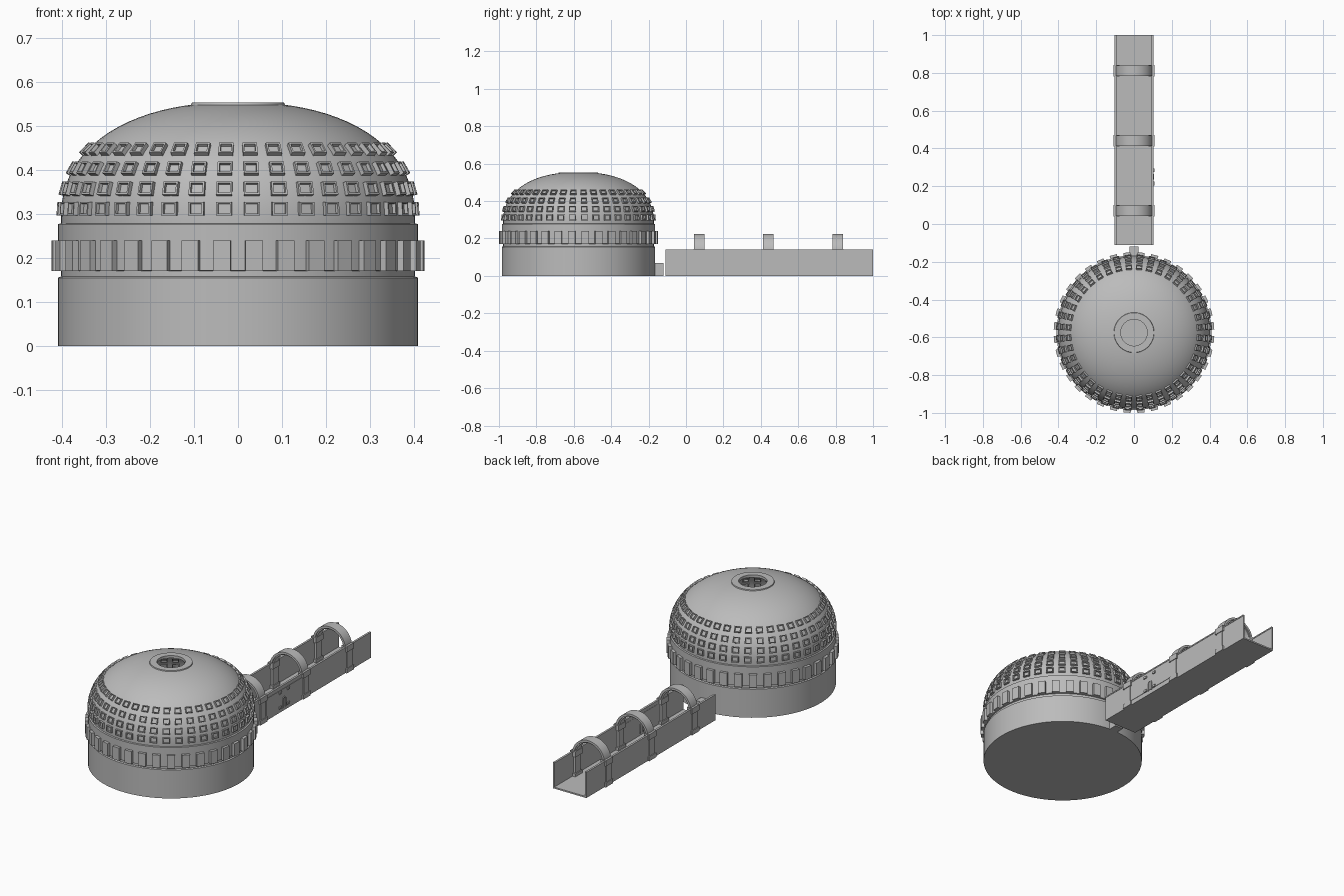
import bpy, bmesh
from math import pi, cos, sin, atan2
from mathutils import Matrix, Vector

if "Cube" in bpy.data.objects:
    bpy.data.objects.remove(bpy.data.objects["Cube"])

stone = bpy.data.materials.new("stone_grey")
stone.use_nodes = True
stone.diffuse_color = (0.5, 0.5, 0.5, 1)
stone.node_tree.nodes["Principled BSDF"].inputs["Base Color"].default_value = (0.5, 0.5, 0.5, 1)

HUB = Matrix.Translation((0, -0.575, 0))


def finish(name, bm, smooth=False):
    bmesh.ops.recalc_face_normals(bm, faces=bm.faces)
    mesh = bpy.data.meshes.new(name)
    bm.to_mesh(mesh)
    bm.free()
    mesh.materials.append(stone)
    ob = bpy.data.objects.new(name, mesh)
    bpy.context.collection.objects.link(ob)
    if smooth:
        bpy.ops.object.select_all(action='DESELECT')
        ob.select_set(True)
        bpy.context.view_layer.objects.active = ob
        bpy.ops.object.shade_smooth_by_angle(angle=pi / 6)
    return ob


def box(bm, lo, hi, matrix=Matrix()):
    lo, hi = Vector(lo), Vector(hi)
    m = matrix @ Matrix.Translation((lo + hi) / 2) @ Matrix.Diagonal((*(hi - lo), 1))
    return bmesh.ops.create_cube(bm, size=1, matrix=m)["verts"]


def lathe(bm, profile, steps, span=2 * pi, matrix=Matrix(), closed=False):
    """Sweep (radius, height) points around z."""
    rings = []
    for i in range(steps + 1):
        a = span * i / steps
        rings.append([bm.verts.new(matrix @ Vector((r * cos(a), r * sin(a), h)))
                      for r, h in profile])
    n = len(profile)
    for a, b in zip(rings, rings[1:]):
        for j in range(n if closed else n - 1):
            k = (j + 1) % n
            bm.faces.new((a[j], b[j], b[k], a[k]))
    bmesh.ops.remove_doubles(bm, verts=bm.verts, dist=1e-5)


def dome_radius(z):
    t = max(0, (z - 0.29) / 0.265)
    return 0.403 * (1 - t ** 2.25) ** (1 / 2.25)


# Hollow drum and dome with an open oculus
heights = [0.29 + 0.259 * sin(pi / 2 * i / 20) for i in range(21)]
curve = [(dome_radius(z), z) for z in heights]
outer = [(0, 0), (0.41, 0), (0.41, 0.155), (0.403, 0.158), (0.403, 0.17),
         (0.41, 0.172), (0.41, 0.277), (0.403, 0.279), (0.403, 0.286)] + curve
rim = [(0.105, 0.554), (0.07, 0.554), (0.07, 0.54)]
inner = [(r - 0.01, z - 0.009) for r, z in reversed(curve[:-1])]
bm = bmesh.new()
lathe(bm, outer + rim + inner + [(0.393, 0.01), (0, 0.01)], 96, matrix=HUB)
finish("domed_hall", bm, True)

# Raised blocks around the drum
bm = bmesh.new()
for i in range(36):
    turn = HUB @ Matrix.Rotation((i + 0.5) * 2 * pi / 36, 4, 'Z')
    box(bm, (0.4, -0.0195, 0.171), (0.425, 0.0195, 0.24), turn)
finish("drum_blocks", bm)

# Four rows of framed, recessed windows
bm = bmesh.new()
for z in (0.312, 0.357, 0.402, 0.445):
    slope = atan2(dome_radius(z - 0.01) - dome_radius(z + 0.01), 0.02)
    wide = 0.018 if z < 0.4 else 0.0165
    for i in range(40):
        m = (HUB @ Matrix.Rotation((i + 0.5) * 2 * pi / 40, 4, 'Z')
             @ Matrix.Translation((dome_radius(z), 0, z)) @ Matrix.Rotation(-slope, 4, 'Y'))
        verts = box(bm, (-0.02, -wide, -0.0155), (0.01, wide, 0.0155), m)
        out = m.to_3x3() @ Vector((1, 0, 0))
        faces = {f for v in verts for f in v.link_faces}
        for f in faces:
            f.normal_update()
        for f in [f for f in faces if abs(f.normal.dot(out)) > 0.9]:
            bmesh.ops.inset_region(bm, faces=[f], thickness=0.006)
            bmesh.ops.inset_region(bm, faces=[f], thickness=0.001, depth=-0.008)
finish("dome_windows", bm)

# Short passage between hall and walkway
bm = bmesh.new()
box(bm, (-0.025, -0.18, 0), (0.025, -0.12, 0.07))
finish("entry_passage", bm)

# Walled walkway, open at both ends
bm = bmesh.new()
box(bm, (-0.1, -0.11, 0), (0.1, 1, 0.008))
for s in (-1, 1):
    box(bm, (min(s * 0.093, s * 0.1), -0.11, 0), (max(s * 0.093, s * 0.1), 1, 0.14))
    box(bm, (min(s * 0.091, s * 0.102), -0.11, 0.134), (max(s * 0.091, s * 0.102), 1, 0.141))
finish("walkway", bm)

# Arches on pairs of piers with bases and caps
ring = [(0.08, -0.021), (0.086, -0.021), (0.086, -0.028), (0.098, -0.028), (0.098, 0.028),
        (0.086, 0.028), (0.086, 0.021), (0.08, 0.021)]
for n, y in enumerate((0.07, 0.44, 0.812)):
    bm = bmesh.new()
    up = Matrix.Translation((0, y, 0.127)) @ Matrix.Rotation(pi / 2, 4, 'X')
    lathe(bm, ring, 32, pi, up, True)
    finish(f"arch_{n + 1}", bm, True)
    bm = bmesh.new()
    for s in (-1, 1):
        for half, inside, outside, z0, z1 in ((0.031, 0.076, 0.108, 0, 0.024),
                                              (0.022, 0.081, 0.104, 0.02, 0.12),
                                              (0.031, 0.076, 0.108, 0.114, 0.145)):
            x0, x1 = sorted((s * inside, s * outside))
            box(bm, (x0, y - half, z0), (x1, y + half, z1))
    finish(f"arch_piers_{n + 1}", bm)

# Side panel with an arched doorway and studs in the left wall
bm = bmesh.new()
box(bm, (0.092, 0.1, 0.025), (0.102, 0.41, 0.12))
finish("side_panel", bm)
bm = bmesh.new()
for y in (0.238, 0.262):
    box(bm, (0.089, y - 0.003, 0.02), (0.106, y + 0.003, 0.062))
m = Matrix.Translation((0.0975, 0.25, 0.062)) @ Matrix.Rotation(pi / 2, 4, 'Z') @ Matrix.Rotation(pi / 2, 4, 'X')
lathe(bm, [(0.009, -0.0085), (0.015, -0.0085), (0.015, 0.0085), (0.009, 0.0085)], 12, pi, m, True)
for y in (0.215, 0.285):
    for z in (0.03, 0.11):
        box(bm, (0.095, y - 0.01, z - 0.006), (0.108, y + 0.01, z + 0.006))
finish("side_doorway", bm)
